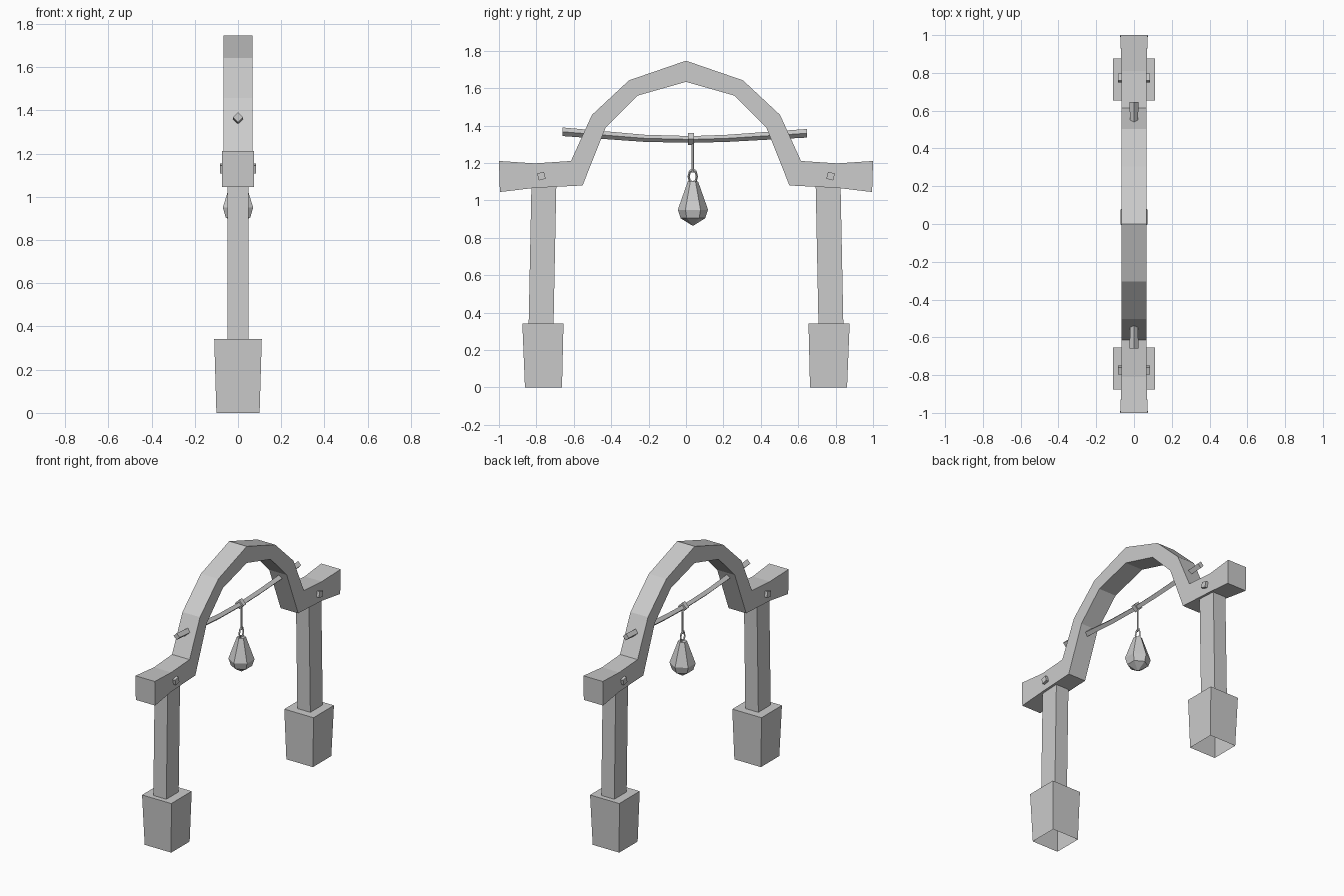
import bpy, bmesh, math
from mathutils import Vector, Matrix

cube = bpy.data.objects.get("Cube")
if cube:
    bpy.data.objects.remove(cube, do_unlink=True)

GREY = (0.6, 0.6, 0.6, 1)
stone = bpy.data.materials.new("plain grey")
stone.use_nodes = True
stone.diffuse_color = GREY
stone.node_tree.nodes["Principled BSDF"].inputs["Base Color"].default_value = GREY


def loft(name, rings, cap_start=True, cap_end=True):
    """Skin a row of equal-sided rings into a flat-shaded solid."""
    bm = bmesh.new()
    rows = [[bm.verts.new(p) for p in ring] for ring in rings]
    n = len(rows[0])
    for a, b in zip(rows, rows[1:]):
        for i in range(n):
            j = (i + 1) % n
            bm.faces.new((a[i], a[j], b[j], b[i]))
    if cap_start:
        bm.faces.new(rows[0][::-1])
    if cap_end:
        bm.faces.new(rows[-1])
    bmesh.ops.recalc_face_normals(bm, faces=bm.faces)
    mesh = bpy.data.meshes.new(name)
    bm.to_mesh(mesh)
    bm.free()
    mesh.materials.append(stone)
    obj = bpy.data.objects.new(name, mesh)
    bpy.context.collection.objects.link(obj)
    return obj


def rect(hx, y0, y1, z):
    return [(-hx, y0, z), (hx, y0, z), (hx, y1, z), (-hx, y1, z)]


def diamond(y, z, r):
    return [(r, y, z), (0, y, z + r), (-r, y, z), (0, y, z - r)]


def hexagon(y, z, r):
    return [(r * math.sin(k * math.pi / 3), y + r * math.cos(k * math.pi / 3), z)
            for k in range(6)]


def link(name, y, z, ry, rz, thick):
    """Upright oval loop made from a squashed low-poly torus."""
    bpy.ops.mesh.primitive_torus_add(major_segments=8, minor_segments=4,
                                     major_radius=ry, minor_radius=thick)
    obj = bpy.context.object
    obj.name = name
    turn = Matrix.Rotation(math.pi / 2, 4, 'Y')
    obj.data.transform(Matrix.Translation((0, y, z)) @ Matrix.Diagonal((1, 1, rz / ry, 1)) @ turn)
    obj.data.materials.append(stone)


# Feet, posts and pegs on both ends
for side, s in (("front", -1), ("back", 1)):
    loft(side + "_foot", [rect(0.1, s * 0.663, s * 0.861, 0),
                          rect(0.11, s * 0.655, s * 0.875, 0.342)], cap_start=False)
    loft(side + "_post", [rect(0.049, s * 0.709, s * 0.842, 0.3),
                          rect(0.049, s * 0.693, s * 0.826, 1.1)])
    tilt = Matrix.Rotation(math.radians(-s * 14), 3, 'X')
    rings = []
    for x in (-0.084, 0.084):
        rings.append([Vector((x, s * 0.773, 1.13)) + tilt @ Vector((0, a, b))
                      for a, b in ((-.019, -.019), (.019, -.019), (.019, .019), (-.019, .019))])
    loft(side + "_peg", rings)

# Arched beam: half-width, upper edge (y, z), lower edge (y, z)
half = [(0.066, 0, 1.747, 0, 1.634), (0.066, 0.305, 1.642, 0.257, 1.561),
        (0.066, 0.503, 1.457, 0.43, 1.388), (0.066, 0.615, 1.211, 0.553, 1.08),
        (0.065, 0.81, 1.198, 0.81, 1.067), (0.073, 1.0, 1.211, 0.995, 1.045)]
stations = [(w, -yt, zt, -yb, zb) for w, yt, zt, yb, zb in half[:0:-1]] + half
loft("arched_beam", [[(-w, yt, zt), (w, yt, zt), (w, yb, zb), (-w, yb, zb)]
                     for w, yt, zt, yb, zb in stations])

# Sagging crossbar with a band
loft("crossbar", [diamond(y, z, r) for y, z, r in
                  ((-0.66, 1.367, 0.023), (-0.22, 1.332, 0.019), (0.03, 1.326, 0.018),
                   (0.22, 1.332, 0.019), (0.647, 1.359, 0.023))])
loft("crossbar_band", [diamond(0.012, 1.329, 0.032), diamond(0.042, 1.329, 0.032)])

# Cord, loop and hanging weight
loft("cord", [hexagon(0.036, 1.15, 0.006), hexagon(0.036, 1.31, 0.006)])
link("cord_loop", 0.036, 1.128, 0.022, 0.036, 0.006)
loft("hanging_weight", [hexagon(0.037, z, r) for z, r in
                        ((0.866, 0.004), (0.905, 0.066), (0.95, 0.081), (1.1, 0.028))])
